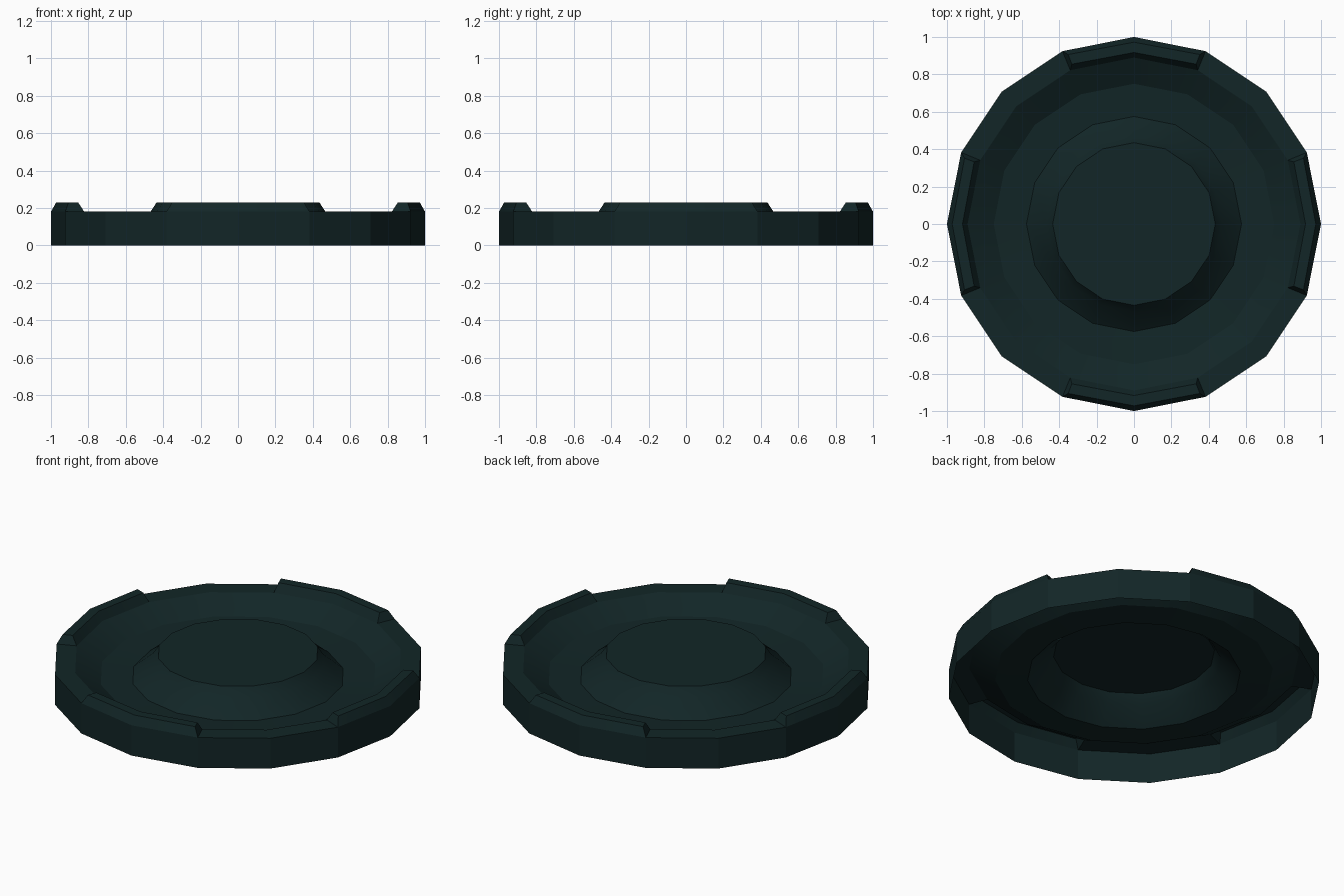
import bpy, bmesh, math

if "Cube" in bpy.data.objects:
    bpy.data.objects.remove(bpy.data.objects["Cube"])

N = 16
STEP = 2 * math.pi / N

mat = bpy.data.materials.new("dark teal")
mat.diffuse_color = (0.006, 0.019, 0.020, 1)
mat.use_nodes = True
mat.node_tree.nodes["Principled BSDF"].inputs["Base Color"].default_value = mat.diffuse_color


def pt(r, a, z):
    return (r * math.cos(a), r * math.sin(a), z)


def finish(bm, name):
    bmesh.ops.remove_doubles(bm, verts=bm.verts, dist=0.0005)
    me = bpy.data.meshes.new(name)
    bm.to_mesh(me)
    bm.free()
    me.materials.append(mat)
    ob = bpy.data.objects.new(name, me)
    bpy.context.collection.objects.link(ob)
    bpy.ops.object.select_all(action='DESELECT')
    ob.select_set(True)
    bpy.context.view_layer.objects.active = ob
    bpy.ops.object.shade_smooth_by_angle(angle=math.radians(20))


def lathe(bm, profile, skip=lambda k, i: False, cap=False):
    rings = [[bm.verts.new(pt(r, i * STEP, z)) for i in range(N)] for r, z in profile]
    for k in range(len(rings) - 1):
        a, b = rings[k], rings[k + 1]
        for i in range(N):
            j = (i + 1) % N
            if not skip(k, i):
                bm.faces.new((a[i], a[j], b[j], b[i]))
    if cap:
        bm.faces.new(rings[-1])


# dish: open underneath, rim left open beneath the hollow tabs
bm = bmesh.new()
lathe(bm, [(1, 0), (1, .18), (.89, .18), (.75, .10), (.575, .09)],
      skip=lambda k, i: k == 1 and i % 4 in (3, 0))
finish(bm, "dish")

# raised centre boss
bm = bmesh.new()
lathe(bm, [(.575, .09), (.468, .18), (.435, .23)], cap=True)
finish(bm, "centre_boss")

# four raised rim tabs with sloped sides
section = [(1, .18), (.972, .23), (.917, .23), (.89, .18)]
bm = bmesh.new()
for q in range(4):
    mid = q * math.pi / 2
    cols = []
    for s in (-1, 0, 1):
        col = []
        for r, z in section:
            a = STEP if z < .2 else STEP - .022
            col.append(bm.verts.new(pt(r, mid + s * a, z)))
        cols.append(col)
    for c in range(2):
        for k in range(3):
            bm.faces.new((cols[c][k], cols[c + 1][k], cols[c + 1][k + 1], cols[c][k + 1]))
    bm.faces.new(cols[0])
    bm.faces.new(cols[2][::-1])
finish(bm, "rim_tabs")
